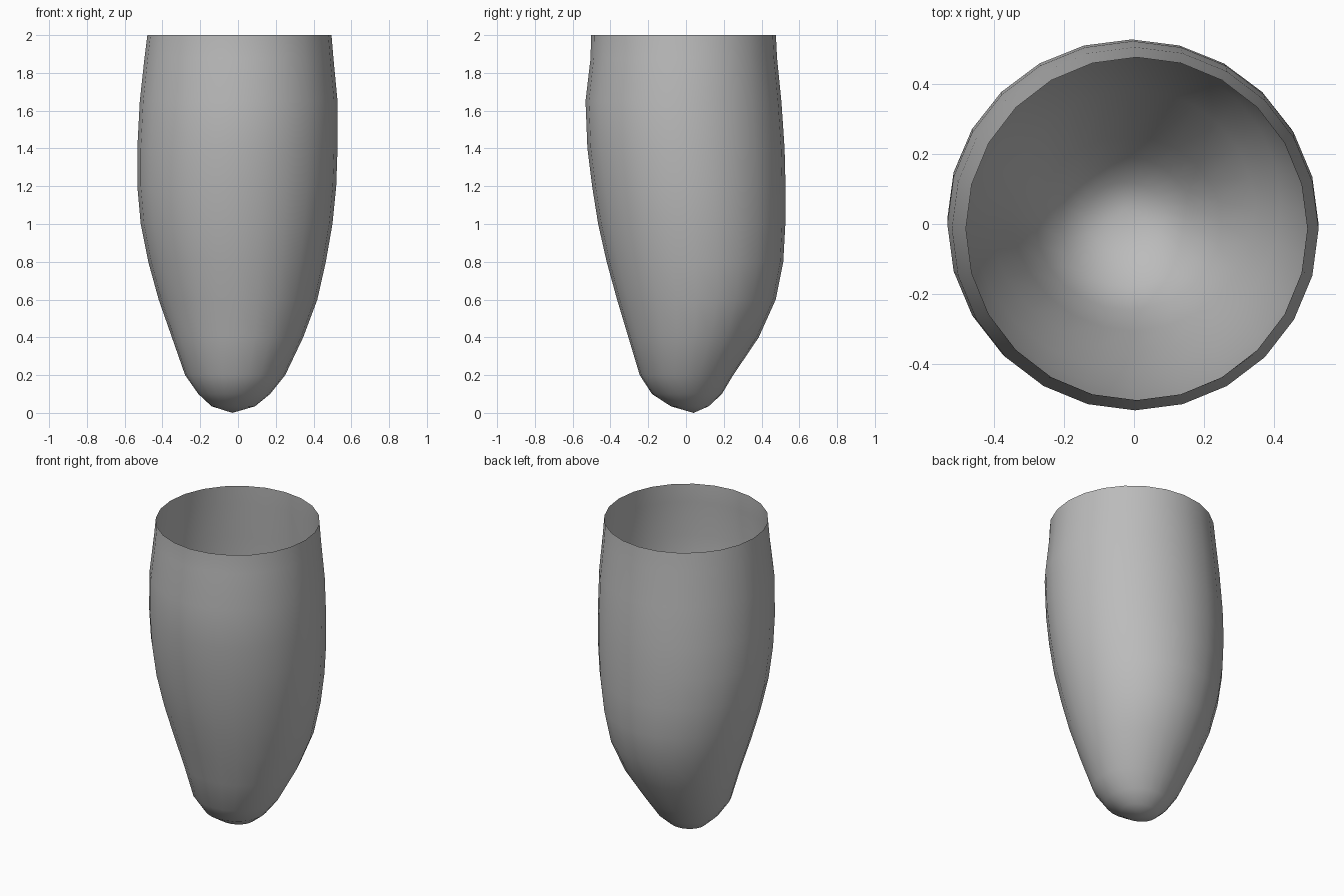
import bpy, bmesh, math

cube = bpy.data.objects.get("Cube")
if cube:
    bpy.data.objects.remove(cube, do_unlink=True)

SIDES = 24

grey = bpy.data.materials.new("plain grey")
grey.use_nodes = True
colour = (0.5, 0.5, 0.5, 1)
grey.diffuse_color = colour
grey.node_tree.nodes["Principled BSDF"].inputs["Base Color"].default_value = colour

# Cross-sections from the rim down: height, left/right and front/back limits
sections = [
    (2.00, -0.48, 0.495, -0.503, 0.476),
    (1.88, -0.495, 0.505, -0.505, 0.482),
    (1.65, -0.52, 0.527, -0.532, 0.505),
    (1.40, -0.533, 0.527, -0.522, 0.522),
    (1.20, -0.533, 0.52, -0.497, 0.527),
    (1.00, -0.515, 0.50, -0.465, 0.526),
    (0.80, -0.475, 0.465, -0.42, 0.515),
    (0.60, -0.42, 0.42, -0.365, 0.475),
    (0.40, -0.35, 0.345, -0.305, 0.385),
    (0.20, -0.28, 0.25, -0.245, 0.25),
    (0.10, -0.21, 0.17, -0.18, 0.19),
    (0.035, -0.14, 0.09, -0.08, 0.12),
]

# Open, slightly lopsided shell with a rounded tip
bm = bmesh.new()
rings = []
for z, x0, x1, y0, y1 in sections:
    ring = []
    for i in range(SIDES):
        a = math.tau * i / SIDES
        ring.append(bm.verts.new(((x0 + x1) / 2 + (x1 - x0) / 2 * math.cos(a),
                                  (y0 + y1) / 2 + (y1 - y0) / 2 * math.sin(a), z)))
    rings.append(ring)
tip = bm.verts.new((-0.03, 0.04, 0))
for i in range(SIDES):
    j = (i + 1) % SIDES
    for upper, lower in zip(rings, rings[1:]):
        bm.faces.new((upper[i], lower[i], lower[j], upper[j]))
    bm.faces.new((rings[-1][i], tip, rings[-1][j]))

mesh = bpy.data.meshes.new("open_shell")
bm.to_mesh(mesh)
bm.free()
mesh.materials.append(grey)
shell = bpy.data.objects.new("open_shell", mesh)
bpy.context.collection.objects.link(shell)

# Smooth shading, keeping sharp folds
bpy.ops.object.select_all(action='DESELECT')
shell.select_set(True)
bpy.context.view_layer.objects.active = shell
bpy.ops.object.shade_smooth_by_angle(angle=math.radians(35))
